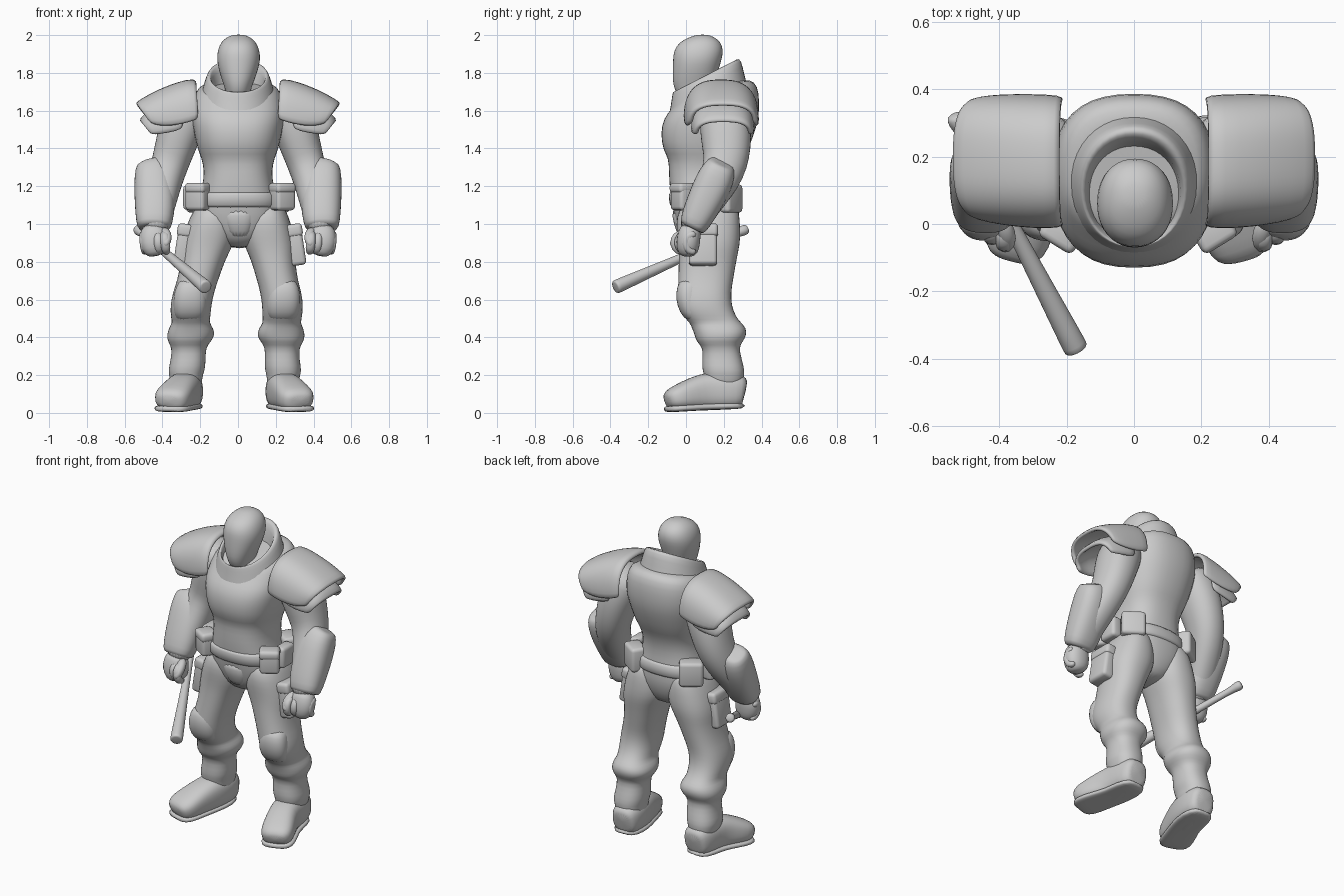
import bpy, bmesh, math
from mathutils import Vector

grey = bpy.data.materials.new("plain grey")
grey.diffuse_color = (0.6, 0.6, 0.6, 1)


def finish(name, bm, sub=1, thick=0):
    bmesh.ops.recalc_face_normals(bm, faces=bm.faces)
    me = bpy.data.meshes.new(name)
    bm.to_mesh(me)
    bm.free()
    me.materials.append(grey)
    me.polygons.foreach_set("use_smooth", [True] * len(me.polygons))
    ob = bpy.data.objects.new(name, me)
    bpy.context.collection.objects.link(ob)
    if thick:
        m = ob.modifiers.new("thickness", "SOLIDIFY")
        m.thickness = thick
        m.offset = -1
    if sub:
        m = ob.modifiers.new("smooth", "SUBSURF")
        m.levels = m.render_levels = sub
    return ob


def skin(name, rings, closed=True, cap=True, **kw):
    """Bridge lists of points into one surface."""
    bm = bmesh.new()
    vs = [[bm.verts.new(p) for p in r] for r in rings]
    n = len(vs[0])
    for a, b in zip(vs, vs[1:]):
        for i in range(n if closed else n - 1):
            j = (i + 1) % n
            bm.faces.new((a[i], a[j], b[j], b[i]))
    if cap:
        bm.faces.new(vs[0])
        bm.faces.new(vs[-1])
    return finish(name, bm, **kw)


def oval(e, n=20):
    for i in range(n):
        t = 2 * math.pi * (i + 0.5) / n
        c, s = math.cos(t), math.sin(t)
        yield math.copysign(abs(c) ** e, c), math.copysign(abs(s) ** e, s)


def loft(name, rows, side=1, shift=0, lean=0, e=0.85, **kw):
    """Stack of ovals: z, x0, x1, y0, y1 and an optional slope of z along y."""
    rings = []
    for z, x0, x1, y0, y1, *slope in rows:
        k = slope[0] if slope else 0
        rings.append([(side * ((x0 + x1) / 2 + c * (x1 - x0) / 2) + shift + lean * z,
                       (y0 + y1) / 2 + s * (y1 - y0) / 2,
                       z + k * s * (y1 - y0) / 2) for c, s in oval(e)])
    return skin(name, rings, **kw)


def tube(name, path, side=1, shift=0, e=0.9, **kw):
    """Ovals across a path: x, y, z, sideways radius, other radius."""
    pts = [Vector(p[:3]) for p in path]
    rings = []
    for i, p in enumerate(path):
        t = (pts[min(i + 1, len(pts) - 1)] - pts[max(i - 1, 0)]).normalized()
        u = Vector((1, 0, 0))
        u = (u - t * u.dot(t)).normalized()
        v = t.cross(u)
        ring = [pts[i] + u * c * p[3] + v * s * p[4] for c, s in oval(e)]
        rings.append([(side * q.x + shift, q.y, q.z) for q in ring])
    return skin(name, rings, **kw)


def block(name, at, size, turn=0, tilt=0, bevel=0.02):
    """Rounded pouch-like box."""
    bm = bmesh.new()
    bmesh.ops.create_cube(bm, size=1)
    for v in bm.verts:
        v.co = Vector([a * b for a, b in zip(v.co, size)])
    bmesh.ops.bevel(bm, geom=bm.edges[:], offset=bevel, segments=3,
                    profile=0.5, affect="EDGES")
    ob = finish(name, bm, sub=0)
    ob.location = at
    ob.rotation_euler = (0, tilt, turn)
    return ob


# torso with breastplate overhang, hips and sloping shoulders
loft("torso", [
    (0.87, -.06, .08, .04, .2), (0.92, -.12, .13, -.03, .25),
    (1.02, -.225, .225, -.06, .285), (1.10, -.215, .215, -.075, .285),
    (1.20, -.19, .19, -.09, .275), (1.28, -.18, .18, -.092, .28),
    (1.35, -.195, .195, -.095, .305), (1.39, -.215, .215, -.124, .33),
    (1.48, -.235, .235, -.138, .365), (1.56, -.25, .25, -.122, .388),
    (1.63, -.245, .245, -.078, .392, .08), (1.69, -.23, .23, -.05, .382, .2),
    (1.73, -.2, .2, -.02, .345, .2), (1.735, -.12, .12, .05, .28, .2)], e=0.8)

# head with a flat front that narrows to the chin
loft("head", [
    (1.62, -.06, .06, 0, .14), (1.70, -.062, .062, -.062, .14),
    (1.76, -.086, .088, -.072, .155), (1.82, -.104, .108, -.072, .175),
    (1.87, -.113, .12, -.07, .19), (1.92, -.11, .116, -.066, .2),
    (1.965, -.09, .096, -.035, .185), (1.99, -.058, .064, .02, .15),
    (2.003, -.025, .03, .06, .115)], e=0.92)

# tilted standing collar, open inside
loft("collar", [
    (1.655, -.205, .205, -.088, .335, .25), (1.72, -.188, .188, -.08, .31, .38),
    (1.782, -.168, .168, -.074, .295, .5), (1.79, -.152, .152, -.07, .27, .52),
    (1.765, -.14, .14, -.062, .245, .5), (1.68, -.13, .13, -.04, .23, .3)],
    cap=False, e=0.95)

# belt and its pouches
loft("belt", [
    (1.085, -.22, .22, -.075, .285), (1.09, -.23, .23, -.088, .295),
    (1.165, -.22, .22, -.096, .293), (1.17, -.205, .205, -.09, .28)], e=0.8)
loft("buckle_flap", [
    (0.92, -.04, .06, -.038, .05), (1.0, -.075, .085, -.066, .05),
    (1.09, -.09, .095, -.085, .05)], e=0.8)
for s in (-1, 1):
    block("front_pouch", (s * .222 + .012, -.015, 1.145), (.115, .1, .145), s * .55)
    block("front_pouch_flap", (s * .222 + .012, -.018, 1.19), (.12, .104, .055), s * .55)
    block("side_pouch", (s * .255, .1, 1.14), (.07, .12, .13))
    block("back_pouch", (s * .195, .225, 1.135), (.14, .1, .15), s * -.6)
    block("thigh_pouch", (s * .295 + .01, .09, .89), (.085, .15, .22), 0, s * -.15)
    block("thigh_pouch_flap", (s * .285 + .01, .09, .965), (.093, .16, .07), 0, s * -.15)

for s in (-1, 1):
    sh, lean = (-.005, 0) if s < 0 else (-.042, .06)
    # trouser leg with knee bulge and gathered calf
    loft("leg", [
        (1.13, .05, .19, .02, .25), (1.07, .02, .235, -.045, .282),
        (1.0, .0, .265, -.055, .288), (0.92, .005, .29, -.045, .29),
        (0.86, .035, .298, -.04, .28), (0.8, .065, .298, -.04, .267),
        (0.7, .10, .318, -.042, .25), (0.64, .12, .34, -.045, .24),
        (0.57, .135, .355, -.045, .242), (0.51, .14, .352, -.015, .265),
        (0.475, .145, .345, .02, .295), (0.45, .125, .362, .03, .32),
        (0.41, .115, .374, .045, .322), (0.375, .14, .367, .055, .3),
        (0.345, .165, .345, .09, .28), (0.28, .165, .352, .085, .298),
        (0.22, .17, .367, .085, .312), (0.195, .185, .357, .1, .307),
        (0.1, .185, .35, .1, .3)], s, sh, lean)
    loft("knee_pad", [
        (0.48, .18, .32, .01, .1), (0.53, .16, .335, -.035, .1),
        (0.6, .155, .34, -.055, .08), (0.67, .165, .325, -.05, .08),
        (0.71, .19, .3, -.025, .08)], s, sh, lean)
    # boot turned outward, with a flat sole
    tube("boot", [
        (.265, .315, .11, .055, .06), (.265, .30, .115, .08, .09),
        (.27, .22, .115, .095, .098), (.28, .12, .115, .09, .103),
        (.31, .04, .1, .092, .09), (.34, -.04, .08, .1, .07),
        (.36, -.085, .068, .085, .056), (.365, -.105, .06, .05, .03)],
        s, sh / 1.2, e=0.75)
    tube("boot_sole", [
        (.265, .315, .038, .065, .016), (.27, .22, .036, .096, .018),
        (.285, .12, .033, .09, .018), (.32, .03, .028, .096, .018),
        (.35, -.06, .022, .102, .018), (.365, -.108, .02, .068, .016)],
        s, sh / 1.2, e=0.6)

    # arm
    tube("arm", [
        (.22, .2, 1.66, .09, .1), (.27, .2, 1.6, .125, .13),
        (.305, .21, 1.5, .118, .138), (.335, .215, 1.4, .108, .13),
        (.36, .21, 1.32, .1, .118), (.385, .18, 1.24, .094, .11),
        (.41, .12, 1.14, .09, .095), (.435, .05, 1.02, .08, .075),
        (.44, .01, .95, .06, .06)], s)
    # forearm guard, flared at the elbow
    tube("forearm_guard", [
        (.46, .195, 1.33, .06, .05), (.455, .19, 1.32, .085, .075),
        (.45, .165, 1.26, .1, .1), (.44, .12, 1.16, .11, .1),
        (.44, .07, 1.06, .105, .09), (.445, .035, .985, .092, .075),
        (.445, .03, .975, .075, .06)], s, e=0.8)
    # fist with curled fingers and thumb
    tube("palm", [
        (.44, .03, .99, .05, .05), (.445, .02, .96, .075, .06),
        (.445, .01, .9, .08, .065), (.435, .01, .85, .065, .055),
        (.43, .01, .83, .03, .03)], s)
    for i in range(4):
        x, d = .385 + i * .037, i * .02 - .005
        tube("finger", [
            (x + .01, d, .95, .018, .018), (x, d - .05, .94, .025, .025),
            (x, d - .06, .895, .026, .026), (x - .005, d - .04, .855, .023, .023),
            (x - .005, d, .85, .014, .014)], s)
    tube("thumb", [
        (.40, .02, .97, .025, .025), (.375, -.03, .945, .027, .027),
        (.375, -.06, .91, .025, .025), (.39, -.075, .88, .015, .015)], s)

    # layered shoulder plates: x, bulge, top, base, front, back
    layers = {
        "shoulder_plate": [
            (.205, .01, 1.74, 1.56, 0, .37), (.215, .01, 1.775, 1.55, -.015, .385),
            (.3, .015, 1.755, 1.525, -.015, .388), (.39, .03, 1.715, 1.515, -.005, .388),
            (.455, .065, 1.66, 1.525, .01, .38), (.47, .075, 1.64, 1.535, .025, .37)],
        "lower_shoulder_plate": [
            (.28, .02, 1.68, 1.5, .03, .365), (.38, .04, 1.64, 1.48, .02, .365),
            (.45, .06, 1.575, 1.47, .04, .355), (.465, .06, 1.545, 1.475, .05, .345)]}
    for name, rows in layers.items():
        rings = []
        for x, dx, top, base, y0, y1 in rows:
            ring = []
            for i in range(17):
                t = math.pi * i / 16
                c, k = math.cos(t), max(math.sin(t), 0) ** 0.75
                c = math.copysign(abs(c) ** 0.75, c)
                ring.append((s * (x + dx * k), (y0 + y1) / 2 - c * (y1 - y0) / 2,
                             base + (top - base) * k))
            rings.append(ring)
        skin(name, rings, closed=False, cap=False, thick=0.025)

# baton held in the right hand
a, b = Vector((-.535, .325, .975)), Vector((-.17, -.375, .665))
stops = [(0, .018), (.01, .028), (.05, .028), (.07, .018), (.4, .022),
         (.6, .026), (.97, .037), (.995, .037), (1, .03)]
tube("baton", [(*a.lerp(b, t), r, r) for t, r in stops], e=1)
